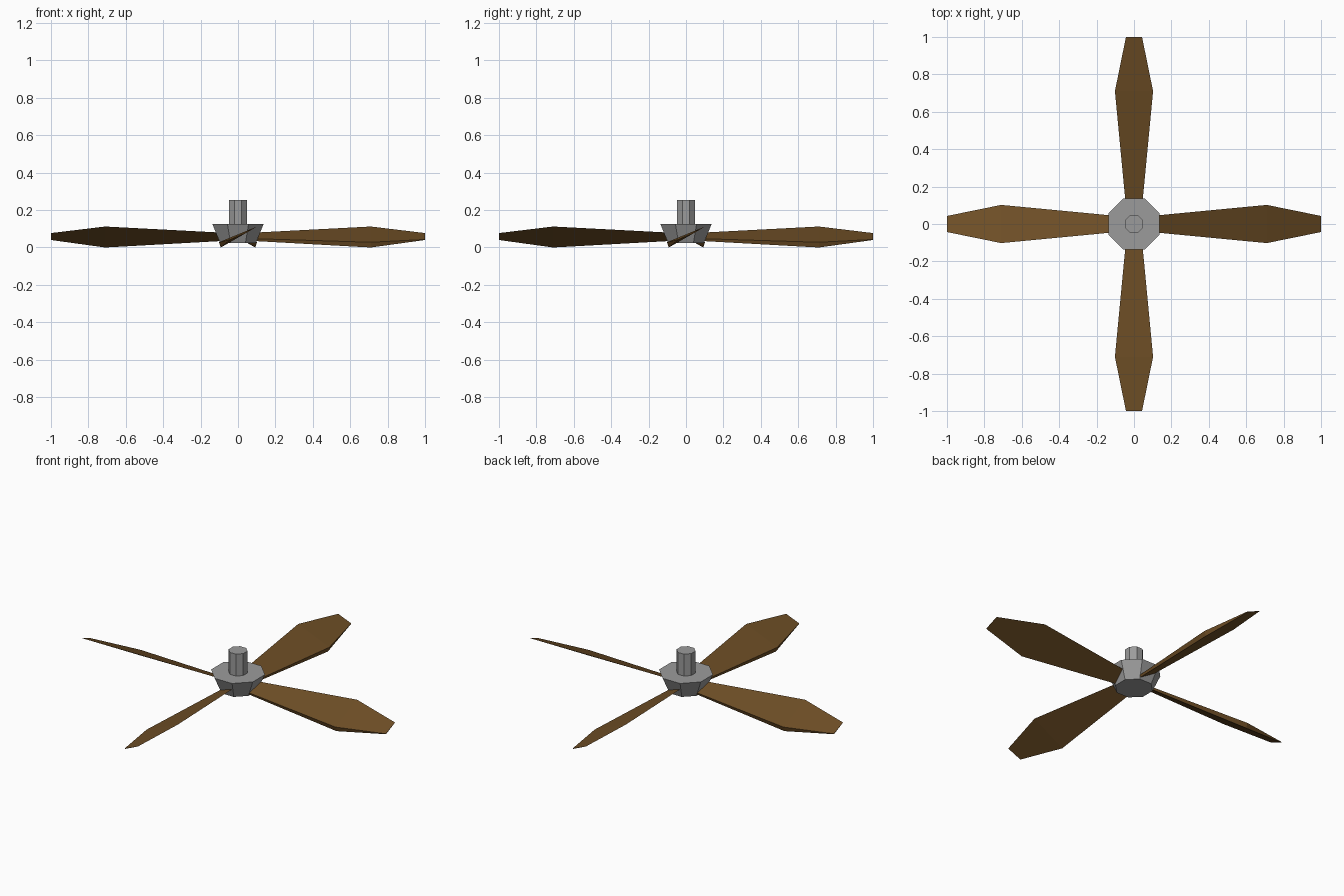
import bpy, bmesh, math
from mathutils import Matrix

if "Cube" in bpy.data.objects:
    bpy.data.objects.remove(bpy.data.objects["Cube"])


def material(name, rgb):
    m = bpy.data.materials.new(name)
    m.diffuse_color = (*rgb, 1)
    m.use_nodes = True
    m.node_tree.nodes["Principled BSDF"].inputs["Base Color"].default_value = m.diffuse_color
    return m


grey = material("grey_metal", (0.33, 0.33, 0.33))
brown = material("brown_wood", (0.155, 0.076, 0.019))


def finish(name, bm, mat):
    bmesh.ops.recalc_face_normals(bm, faces=bm.faces)
    me = bpy.data.meshes.new(name)
    bm.to_mesh(me)
    bm.free()
    me.materials.append(mat)
    ob = bpy.data.objects.new(name, me)
    bpy.context.collection.objects.link(ob)
    return ob


def octagon(name, a_low, a_high, z0, z1):
    # eight-sided frustum with flats facing the axes; sizes are apothems
    k = 1 / math.cos(math.pi / 8)
    bm = bmesh.new()
    bmesh.ops.create_cone(
        bm, cap_ends=True, segments=8, radius1=a_low * k, radius2=a_high * k,
        depth=z1 - z0,
        matrix=Matrix.Translation((0, 0, (z0 + z1) / 2)))
    # align so that a flat faces +x
    v = bm.verts[:][0].co
    ang = math.atan2(v.y, v.x)
    bmesh.ops.rotate(bm, verts=bm.verts,
                     matrix=Matrix.Rotation(math.pi / 8 - ang, 3, 'Z'))
    return finish(name, bm, grey)


# hub and shaft
octagon("hub", 0.096, 0.137, 0.025, 0.125)
octagon("shaft", 0.048, 0.048, 0.12, 0.255)

# blade stations: radius, half width, low-edge top z, high-edge z, thickness
STATIONS = [(0.06, 0.040, 0.048, 0.078, 0.012),
            (0.71, 0.102, 0.028, 0.112, 0.028),
            (1.00, 0.043, 0.043, 0.077, 0.003)]


def blade(name, angle):
    bm = bmesh.new()
    rings = []
    for r, w, zl, zh, t in STATIONS:
        # wedge section: thick low edge, sharp high edge
        pts = [(r, -w, zl), (r, -w + 0.36 * t, zl - t), (r, w, zh)]
        rings.append([bm.verts.new(p) for p in pts])
    for a, b in zip(rings, rings[1:]):
        for i in range(3):
            j = (i + 1) % 3
            bm.faces.new((a[i], a[j], b[j], b[i]))
    bm.faces.new(rings[0])
    bm.faces.new(rings[-1])
    bmesh.ops.rotate(bm, verts=bm.verts, matrix=Matrix.Rotation(angle, 3, 'Z'))
    finish(name, bm, brown)


# four blades
for i, side in enumerate(("right", "back", "left", "front")):
    blade(side + "_blade", i * math.pi / 2)
